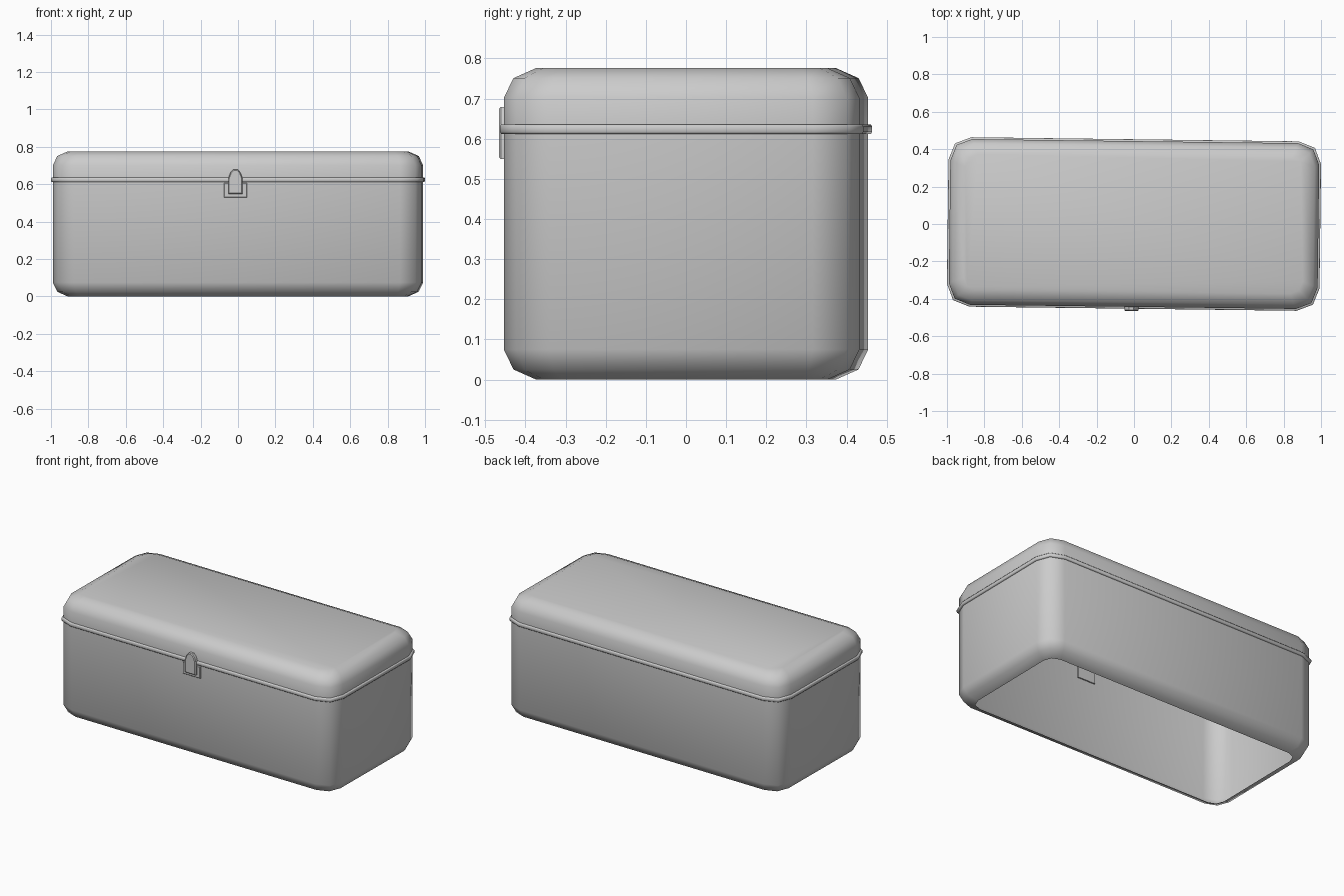
import bpy, bmesh, math

if "Cube" in bpy.data.objects:
    bpy.data.objects.remove(bpy.data.objects["Cube"])

YAW = math.radians(-0.72)      # the box stands very slightly turned
HX, HY, CORNER = 0.986, 0.443, 0.115


def finish(name, bm, angle=60):
    bmesh.ops.recalc_face_normals(bm, faces=bm.faces)
    mesh = bpy.data.meshes.new(name)
    bm.to_mesh(mesh)
    bm.free()
    ob = bpy.data.objects.new(name, mesh)
    bpy.context.collection.objects.link(ob)
    ob.rotation_euler.z = YAW
    bpy.ops.object.select_all(action='DESELECT')
    ob.select_set(True)
    bpy.context.view_layer.objects.active = ob
    bpy.ops.object.shade_smooth_by_angle(angle=math.radians(angle))
    return ob


def ring(bm, inset, z):
    """Rounded rectangle with two-segment corners."""
    x, y = HX - inset, HY - inset
    c = CORNER - 0.6 * inset
    m = c * 0.28
    quarter = [(x, y - c), (x - m, y - m), (x - c, y)]
    flip = [(-px, py) for px, py in reversed(quarter)]
    pts = quarter + flip
    pts += [(-px, -py) for px, py in pts]
    return [bm.verts.new((px, py, z)) for px, py in pts]


def loft(name, profile, cap_top=False, closed=False, angle=60):
    bm = bmesh.new()
    rings = [ring(bm, i, z) for i, z in profile]
    pairs = list(zip(rings, rings[1:]))
    if closed:
        pairs.append((rings[-1], rings[0]))
    for a, b in pairs:
        n = len(a)
        for k in range(n):
            bm.faces.new((a[k], a[(k + 1) % n], b[(k + 1) % n], b[k]))
    if cap_top:
        bm.faces.new(rings[-1])
    return finish(name, bm, angle)


def plate(name, outline, y_back, y_front, bevel=0.0):
    """Flat plate from an x-z outline, extruded toward the front."""
    bm = bmesh.new()
    face = bm.faces.new([bm.verts.new((x, y_back, z)) for x, z in outline])
    res = bmesh.ops.extrude_face_region(bm, geom=[face], use_keep_orig=True)
    front = [v for v in res['geom'] if isinstance(v, bmesh.types.BMVert)]
    for v in front:
        v.co.y = y_front
    if bevel:
        edges = [e for e in bm.edges if all(v in front for v in e.verts)]
        bmesh.ops.bevel(bm, geom=edges, offset=bevel, segments=1, affect='EDGES')
    return finish(name, bm, 30)


# Open-bottomed body, lid and the bead between them
loft("body", [(0.08, 0.0), (0.024, 0.025), (0.0, 0.075), (0.0, 0.62)])
loft("lid", [(0.0, 0.62), (0.0, 0.702), (0.024, 0.751), (0.08, 0.776)], cap_top=True)
loft("rim", [(0.004, 0.612), (-0.007, 0.612), (-0.010, 0.617),
             (-0.010, 0.630), (-0.007, 0.635), (0.004, 0.635)], closed=True)

# Latch: backing plate and pointed hasp
cx = -0.008
plate("latch_plate", [(cx + x, z) for x, z in
      [(-0.062, 0.53), (0.062, 0.53), (0.062, 0.606), (-0.062, 0.606)]],
      -0.435, -0.452, 0.003)
side = [(0.038, 0.549), (0.038, 0.632), (0.027, 0.662), (0.012, 0.679)]
plate("latch_hasp", [(cx + x, z) for x, z in
      side + [(-x, z) for x, z in reversed(side)]],
      -0.435, -0.466, 0.005)
